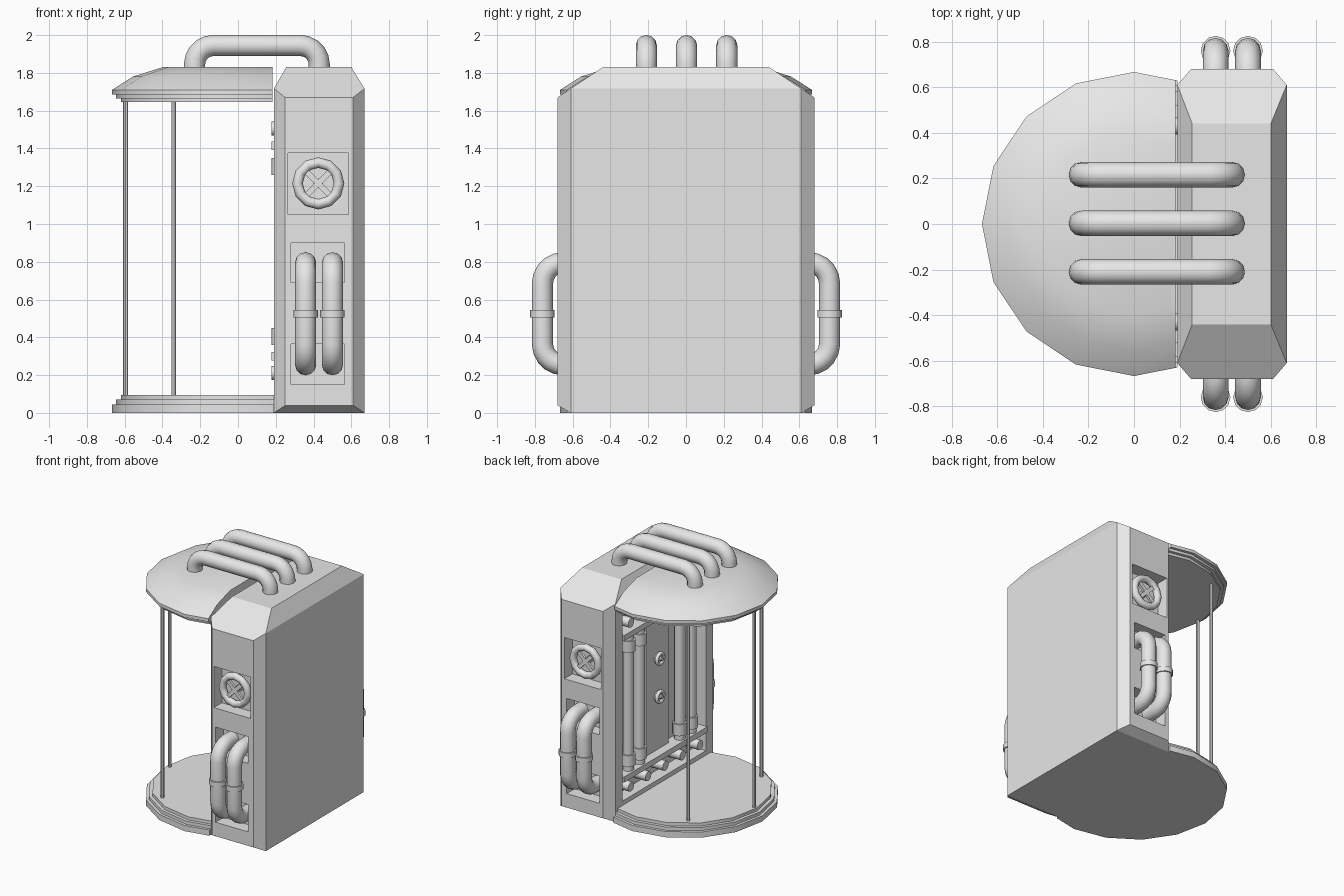
import bpy, bmesh
from math import pi, cos, sin, radians
from mathutils import Vector, Matrix

if "Cube" in bpy.data.objects:
    bpy.data.objects.remove(bpy.data.objects["Cube"])

GREY = (0.8, 0.8, 0.8, 1)
mat = bpy.data.materials.new("plain grey")
mat.use_nodes = True
mat.diffuse_color = GREY
mat.node_tree.nodes["Principled BSDF"].inputs["Base Color"].default_value = GREY


def finish(ob, name, smooth=None):
    ob.name = name
    ob.data.materials.clear()
    ob.data.materials.append(mat)
    bpy.ops.object.select_all(action='DESELECT')
    ob.select_set(True)
    bpy.context.view_layer.objects.active = ob
    if smooth:
        bpy.ops.object.shade_smooth_by_angle(angle=radians(smooth))
    return ob


def from_bmesh(name, bm, smooth=None):
    bmesh.ops.recalc_face_normals(bm, faces=bm.faces[:])
    me = bpy.data.meshes.new(name)
    bm.to_mesh(me)
    bm.free()
    ob = bpy.data.objects.new(name, me)
    bpy.context.collection.objects.link(ob)
    return finish(ob, name, smooth)


def block(name, lo, hi, turn=None):
    lo, hi = Vector(lo), Vector(hi)
    bm = bmesh.new()
    bmesh.ops.create_cube(bm, size=1)
    m = Matrix.Diagonal((hi - lo).to_4d())
    m[3][3] = 1
    if turn:
        m = Matrix.Rotation(turn, 4, 'Y') @ m
    bm.transform(Matrix.Translation((lo + hi) / 2) @ m)
    return from_bmesh(name, bm)


def rod(name, a, b, r, sides=12):
    a, b = Vector(a), Vector(b)
    bm = bmesh.new()
    bmesh.ops.create_cone(bm, cap_ends=True, segments=sides, radius1=r,
                          radius2=r, depth=(b - a).length)
    turn = (b - a).to_track_quat('Z', 'Y').to_matrix().to_4x4()
    bm.transform(Matrix.Translation((a + b) / 2) @ turn)
    return from_bmesh(name, bm, 40)


def ring(name, pos, major, minor, rot, sides=12):
    bpy.ops.mesh.primitive_torus_add(location=pos, rotation=rot, major_radius=major,
                                     minor_radius=minor, major_segments=sides, minor_segments=8)
    return finish(bpy.context.object, name, 50)


def lathe(name, profile, cut_x, smooth):
    # sixteen-sided turned shape, sliced flat where it meets the cabinet
    bm = bmesh.new()
    rings = [[bm.verts.new((r * cos(i * pi / 8), r * sin(i * pi / 8), z))
              for i in range(16)] for r, z in profile]
    for a, b in zip(rings, rings[1:]):
        for i in range(16):
            j = (i + 1) % 16
            bm.faces.new((a[i], a[j], b[j], b[i]))
    bm.faces.new(rings[0])
    bm.faces.new(rings[-1])
    cut = bmesh.ops.bisect_plane(bm, geom=bm.verts[:] + bm.edges[:] + bm.faces[:],
                                 plane_co=(cut_x, 0, 0), plane_no=(1, 0, 0), clear_outer=True)
    edges = [e for e in cut['geom_cut'] if isinstance(e, bmesh.types.BMEdge)]
    bmesh.ops.edgeloop_fill(bm, edges=edges)
    return from_bmesh(name, bm, smooth)


def bent_pipe(name, corners, r, bend):
    # tube along a path with rounded corners
    pts = [Vector(c) for c in corners]
    path = [pts[0]]
    for a, p, b in zip(pts, pts[1:], pts[2:]):
        u, v = (a - p).normalized(), (b - p).normalized()
        centre = p + (u + v) * bend
        for k in range(6):
            t = k / 5 * pi / 2
            path.append(centre - v * bend * cos(t) - u * bend * sin(t))
    path.append(pts[-1])
    cu = bpy.data.curves.new(name, 'CURVE')
    cu.dimensions = '3D'
    cu.bevel_depth = r
    cu.bevel_resolution = 4
    cu.use_fill_caps = True
    sp = cu.splines.new('POLY')
    sp.points.add(len(path) - 1)
    for q, p in zip(sp.points, path):
        q.co = (*p, 1)
    ob = bpy.data.objects.new(name, cu)
    bpy.context.collection.objects.link(ob)
    bpy.ops.object.select_all(action='DESELECT')
    ob.select_set(True)
    bpy.context.view_layer.objects.active = ob
    bpy.ops.object.convert(target='MESH')
    return finish(bpy.context.object, name, 50)


def carve(ob, lo, hi):
    cutter = block("cutter", lo, hi)
    cutter.hide_render = True
    mod = ob.modifiers.new("carve", 'BOOLEAN')
    mod.operation = 'DIFFERENCE'
    mod.solver = 'EXACT'
    mod.object = cutter
    bpy.context.view_layer.objects.active = ob
    bpy.ops.object.modifier_apply(modifier=mod.name)
    bpy.data.objects.remove(cutter)


# cabinet: chamfered block
bm = bmesh.new()
for s in (-1, 1):
    for outer, inner, top in ((0.19, 0.25, 0.255), (0.67, 0.61, 0.6)):
        for x, y, z in ((outer, 0.61, 0), (inner, 0.68, 0.04), (inner, 0.68, 1.67),
                        (outer, 0.61, 1.717), (top, 0.44, 1.83)):
            bm.verts.new((x, s * y, z))
bmesh.ops.convex_hull(bm, input=bm.verts[:])
bmesh.ops.dissolve_limit(bm, angle_limit=0.02, verts=bm.verts[:], edges=bm.edges[:])
cabinet = from_bmesh("cabinet", bm)

# recesses on both ends and the inner side
for s in (-1, 1):
    for x0, x1, z0, z1 in ((0.265, 0.585, 1.05, 1.375), (0.28, 0.565, 0.69, 0.9),
                           (0.28, 0.565, 0.15, 0.365)):
        ya, yb = sorted((s * 0.58, s * 0.75))
        carve(cabinet, (x0, ya, z0), (x1, yb, z1))
carve(cabinet, (0.1, -0.52, 0.13), (0.29, 0.52, 1.62))

# canopy and floor
lathe("canopy", [(0.62, 1.645), (0.62, 1.665), (0.645, 1.665), (0.645, 1.685), (0.667, 1.685),
                 (0.667, 1.71), (0.557, 1.78), (0.4, 1.83)], 0.183, 30)
lathe("floor", [(0.667, 0), (0.667, 0.045), (0.645, 0.045), (0.645, 0.07),
                (0.62, 0.07), (0.62, 0.095)], 0.19, 30)

# thin posts
for x, y in ((-0.595, 0), (-0.34, 0.455), (-0.34, -0.455)):
    rod("post", (x, y, 0.08), (x, y, 1.66), 0.013, 8)

# roof pipes
for y in (-0.21, 0.003, 0.216):
    bent_pipe("roof_pipe", [(-0.23, y, 1.78), (-0.23, y, 1.945), (0.43, y, 1.945),
                            (0.43, y, 1.78)], 0.056, 0.1)

for s in (-1, 1):
    # end pipes with collars
    for x in (0.358, 0.5):
        bent_pipe("end_pipe", [(x, s * 0.57, 0.255), (x, s * 0.76, 0.255),
                               (x, s * 0.76, 0.795), (x, s * 0.57, 0.795)], 0.056, 0.11)
        rod("pipe_collar", (x, s * 0.76, 0.505), (x, s * 0.76, 0.545), 0.065)
    # hand wheel with crossed spokes
    ring("hand_wheel", (0.425, s * 0.64, 1.215), 0.11, 0.028, (pi / 2, 0, 0))
    for a in (pi / 4, -pi / 4):
        block("wheel_spoke", (0.315, s * 0.64 - 0.01, 1.2), (0.535, s * 0.64 + 0.01, 1.23), a)
    rod("wheel_shaft", (0.425, s * 0.57, 1.215), (0.425, s * 0.64, 1.215), 0.025)

# inner machinery: rails, stubs, upright pipes, centre panel and gauges
for z_rail, z_stub in ((0.3, 0.212), (1.415, 1.505)):
    block("rail", (0.178, -0.52, z_rail - 0.022), (0.295, 0.52, z_rail + 0.022))
    for k in range(-2, 3):
        y = k * 0.215
        rod("stub", (0.178, y, z_stub), (0.295, y, z_stub), 0.037)
for y in (-0.39, -0.25, 0.25, 0.39):
    rod("upright_pipe", (0.23, y, 0.3), (0.23, y, 1.42), 0.04)
    for z in (0.36, 1.26):
        rod("upright_collar", (0.23, y, z), (0.23, y, z + 0.09), 0.052)
block("centre_panel", (0.25, -0.14, 0.31), (0.295, 0.14, 1.41))
for z in (0.745, 1.045):
    ring("gauge_rim", (0.225, 0, z), 0.042, 0.014, (0, pi / 2, 0))
    rod("gauge_face", (0.225, 0, z), (0.26, 0, z), 0.042)
    rod("gauge_knob", (0.205, 0, z), (0.23, 0, z), 0.014, 8)
